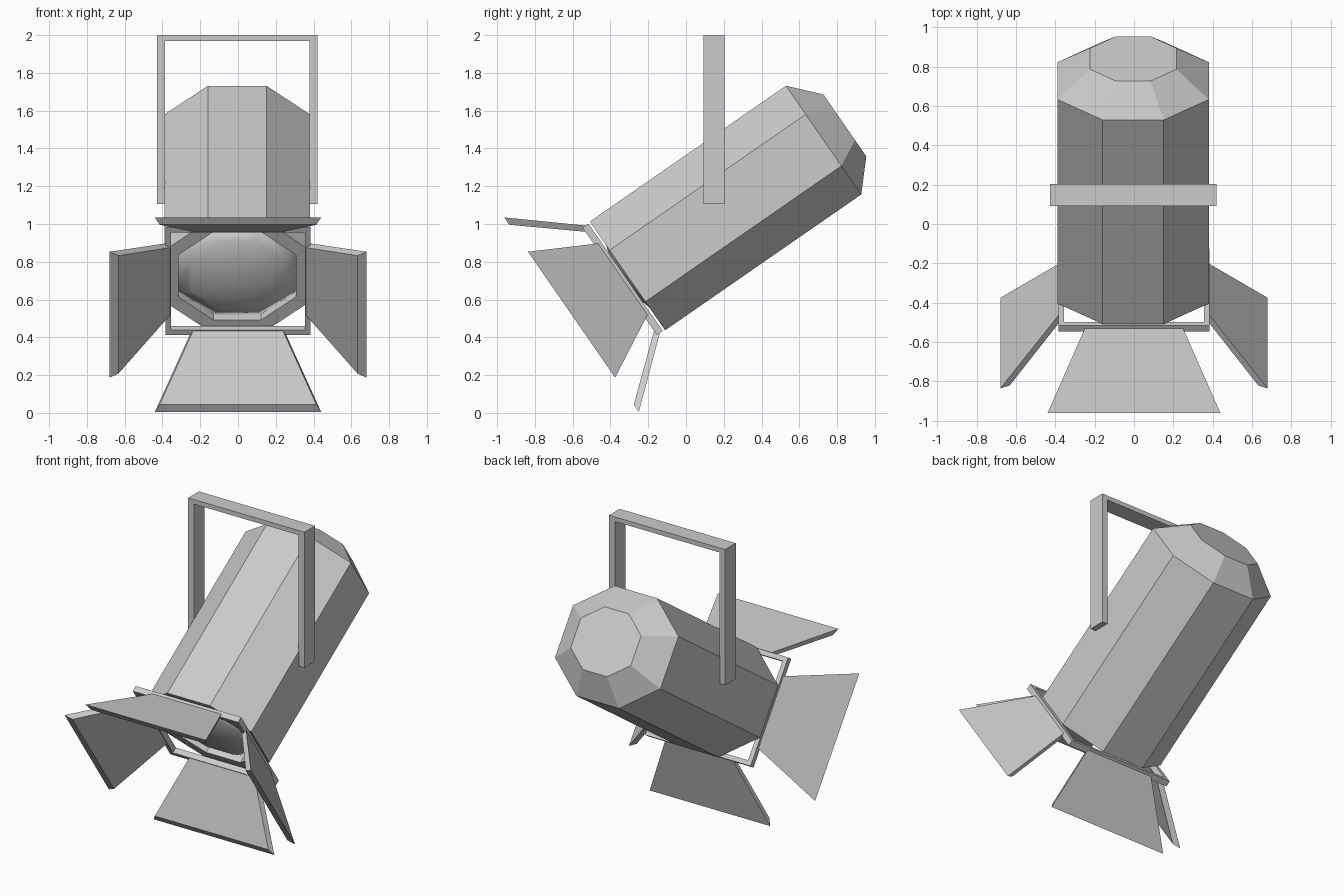
import bpy, bmesh, math
from mathutils import Matrix

if "Cube" in bpy.data.objects:
    bpy.data.objects.remove(bpy.data.objects["Cube"])

# Lamp frame: local y runs back along the barrel axis, local z is across it
LAMP = Matrix.Translation((0, -0.31, 0.725)) @ Matrix.Rotation(math.radians(34.7), 4, 'X')
CX = -0.004


def finish(name, bm, matrix=None):
    bmesh.ops.recalc_face_normals(bm, faces=bm.faces)
    if matrix is not None:
        bm.transform(matrix)
    me = bpy.data.meshes.new(name)
    bm.to_mesh(me)
    bm.free()
    ob = bpy.data.objects.new(name, me)
    bpy.context.collection.objects.link(ob)
    return ob


def octagon(s, depth):
    w, wf, h, hf = 0.385 * s, 0.155 * s, 0.35 * s, 0.166 * s
    pts = [(wf, h), (w, hf), (w, -hf), (wf, -h), (-wf, -h), (-w, -hf), (-w, hf), (-wf, h)]
    return [(x + CX, depth, z) for x, z in pts]


def loft(name, rings, matrix=LAMP):
    bm = bmesh.new()
    loops = [[bm.verts.new(p) for p in r] for r in rings]
    for a, b in zip(loops, loops[1:]):
        n = len(a)
        for i in range(n):
            j = (i + 1) % n
            bm.faces.new((a[i], a[j], b[j], b[i]))
    bm.faces.new(loops[0])
    bm.faces.new(loops[-1])
    return finish(name, bm, matrix)


def extruded(name, outline, y0, y1, matrix=None):
    return loft(name, [[(x, y, z) for x, z in outline] for y in (y0, y1)], matrix)


# Eight-sided barrel with tapered back and recessed front
loft("lamp_barrel", [octagon(0.57, 1.40), octagon(1, 1.263), octagon(1, 0),
                     octagon(0.81, 0), octagon(0.81, 0.053)])

# Smooth bulging lens inside the rim
lens = loft("lens", [octagon(0.80, 0.055), octagon(0.805, 0.05), octagon(0.62, 0.005),
                     octagon(0.36, -0.022), octagon(0.12, -0.032)])
for p in lens.data.polygons:
    p.use_smooth = True


# Square frame in front of the barrel
def rect(w, h, y):
    return [(-w, y, -h), (w, y, -h), (w, y, h), (-w, y, h)]


bm = bmesh.new()
loops = [[bm.verts.new(p) for p in rect(*a)] for a in
         ((0.385, 0.345, -0.05), (0.385, 0.345, -0.012), (0.355, 0.315, -0.012), (0.355, 0.315, -0.05))]
for k in range(4):
    a, b = loops[k], loops[(k + 1) % 4]
    for i in range(4):
        j = (i + 1) % 4
        bm.faces.new((a[i], a[j], b[j], b[i]))
finish("door_frame", bm, LAMP)


# Four flared barn doors: (outward, depth, half width) for outer then inner skin
def door(name, base_out, tip_out, base_w, tip_w, turn):
    outer = [(base_out, -0.03, base_w), (tip_out, -0.36, tip_w)]
    inner = [(base_out - 0.03, -0.045, base_w - 0.015), (tip_out - 0.047, -0.36, tip_w - 0.025)]
    rings = []
    for skin in (outer, inner):
        (o0, y0, w0), (o1, y1, w1) = skin
        rings.append([(-w0, y0, o0), (w0, y0, o0), (w1, y1, o1), (-w1, y1, o1)])
    loft(name, rings, LAMP @ Matrix.Rotation(math.radians(turn), 4, 'Y'))


door("barn_door_top", 0.345, 0.626, 0.25, 0.44, 0)
door("barn_door_bottom", 0.345, 0.626, 0.25, 0.44, 180)
door("barn_door_right", 0.385, 0.68, 0.23, 0.405, 90)
door("barn_door_left", 0.385, 0.68, 0.23, 0.405, -90)

# Upright hanging yoke
o, i = 0.424, 0.382
extruded("yoke", [(x + CX, z) for x, z in
                  [(-o, 1.105), (-o, 2), (o, 2), (o, 1.105), (i, 1.105), (i, 1.97), (-i, 1.97), (-i, 1.105)]],
         0.092, 0.203)
